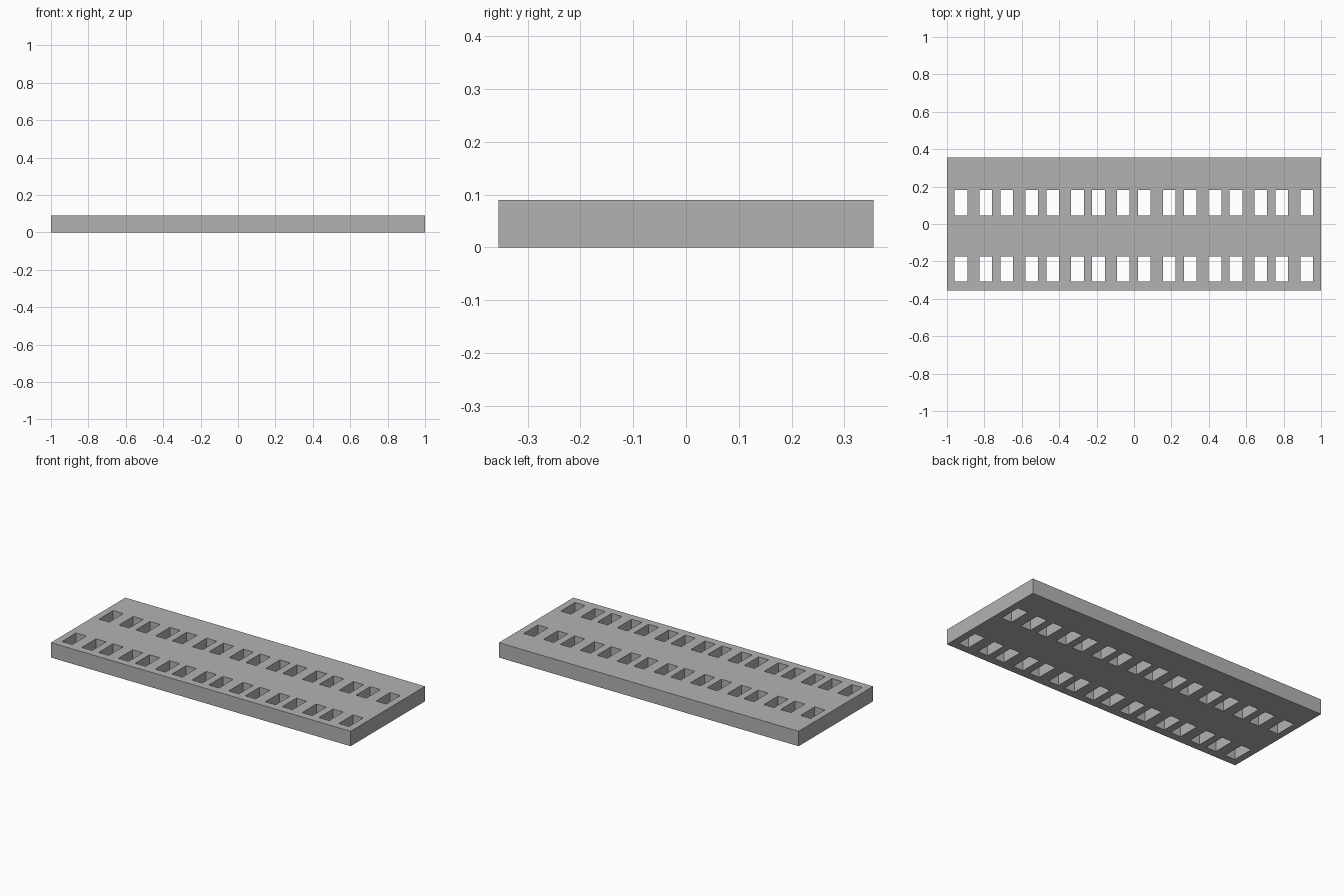
import bpy
import bmesh

cube = bpy.data.objects.get("Cube")
if cube:
    bpy.data.objects.remove(cube, do_unlink=True)

HALF_X, HALF_Y, HEIGHT = 1.0, 0.355, 0.09
SLOT_X, SLOT_Y = 0.068, 0.135

# Slot centres: eight unevenly spaced pairs along x, two rows along y
slot_xs = [-0.925 + 0.245 * k + shift for k in range(8) for shift in (0, 0.133)]
slot_ys = [-0.241, 0.113]


def grid_lines(centres, size, half):
    """Outer edges plus both edges of every slot, in order."""
    edges = [c + side * size / 2 for c in centres for side in (-1, 1)]
    return [-half] + edges + [half]


xs = grid_lines(slot_xs, SLOT_X, HALF_X)
ys = grid_lines(slot_ys, SLOT_Y, HALF_Y)

# Flat sheet: every odd cell in both directions is an open slot
bm = bmesh.new()
verts = [[bm.verts.new((x, y, 0)) for y in ys] for x in xs]
for i in range(len(xs) - 1):
    for j in range(len(ys) - 1):
        if i % 2 and j % 2:
            continue
        bm.faces.new((verts[i][j], verts[i + 1][j],
                      verts[i + 1][j + 1], verts[i][j + 1]))

# Raise the sheet into a solid slab with slot walls
bottom = bm.faces[:]
result = bmesh.ops.extrude_face_region(bm, geom=bottom, use_keep_orig=True)
top_verts = [g for g in result["geom"] if isinstance(g, bmesh.types.BMVert)]
bmesh.ops.translate(bm, vec=(0, 0, HEIGHT), verts=top_verts)
bmesh.ops.recalc_face_normals(bm, faces=bm.faces[:])

mesh = bpy.data.meshes.new("slotted_slab")
bm.to_mesh(mesh)
bm.free()
slab = bpy.data.objects.new("slotted_slab", mesh)
bpy.context.collection.objects.link(slab)

# Plain grey finish
grey = bpy.data.materials.new("plain_grey")
grey.use_nodes = True
colour = (0.45, 0.45, 0.45, 1)
grey.diffuse_color = colour
grey.node_tree.nodes["Principled BSDF"].inputs["Base Color"].default_value = colour
mesh.materials.append(grey)
